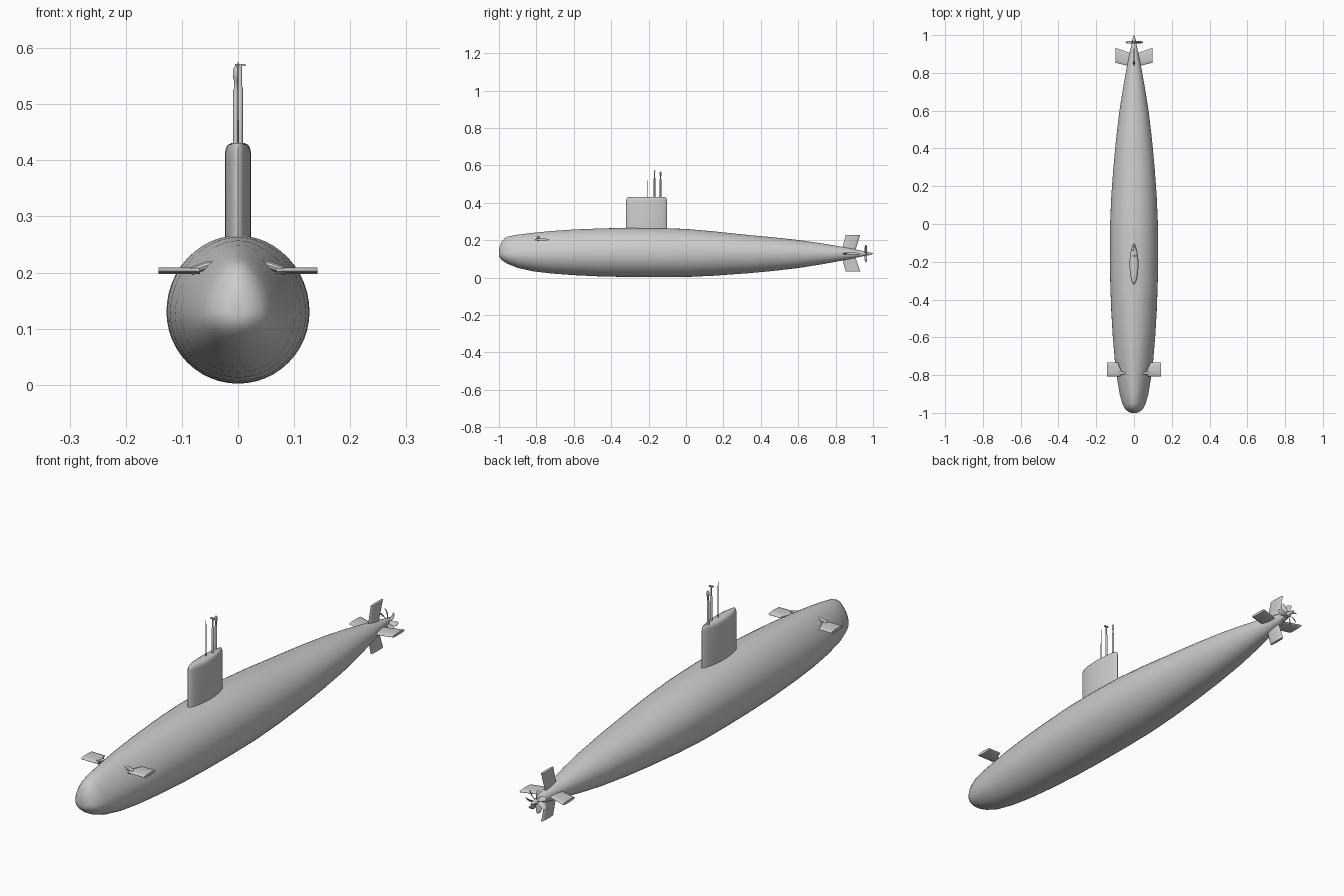
import bpy, bmesh
from math import sin, cos, pi, radians, copysign
from mathutils import Vector

if "Cube" in bpy.data.objects:
    bpy.data.objects.remove(bpy.data.objects["Cube"])

AXIS_Z = 0.128  # height of the shaft line


def loft(name, rings, angle=35):
    """Skin a list of equal-length rings, cap both ends."""
    bm = bmesh.new()
    vs = [[bm.verts.new(p) for p in ring] for ring in rings]
    n = len(rings[0])
    for a, b in zip(vs, vs[1:]):
        for i in range(n):
            j = (i + 1) % n
            bm.faces.new((a[i], a[j], b[j], b[i]))
    bm.faces.new(vs[0])
    bm.faces.new(vs[-1])
    bmesh.ops.recalc_face_normals(bm, faces=bm.faces)
    me = bpy.data.meshes.new(name)
    bm.to_mesh(me)
    bm.free()
    ob = bpy.data.objects.new(name, me)
    bpy.context.collection.objects.link(ob)
    bpy.ops.object.select_all(action='DESELECT')
    ob.select_set(True)
    bpy.context.view_layer.objects.active = ob
    bpy.ops.object.shade_smooth_by_angle(angle=radians(angle))
    return ob


def circle(center, r, u, v, n=16):
    c, u, v = Vector(center), Vector(u), Vector(v)
    return [c + r * (cos(2 * pi * i / n) * u + sin(2 * pi * i / n) * v) for i in range(n)]


def lens(center, chord, normal, thick, n=12):
    """Thin streamlined section: blunt leading edge, fine trailing edge."""
    out = []
    for i in range(n):
        t = 2 * pi * i / n
        s = sin(t)
        out.append(center - chord * (cos(t) / 2) + normal * (thick / 2 * copysign(abs(s) ** 0.7, s)))
    return out


def fin(name, stations, thick, angle, z0):
    """Foil running outward from the centre line; stations = (radius, y front, y back)."""
    d = Vector((cos(angle), 0, sin(angle)))
    nrm = Vector((-sin(angle), 0, cos(angle)))
    rings = [lens(d * r + Vector((0, (a + b) / 2, z0)), Vector((0, b - a, 0)), nrm, thick)
             for r, a, b in stations]
    return loft(name, rings)


# Hull: y, half width, bottom z, top z, widest z
hull = [(-1.0, .012, .118, .145, .128), (-.996, .026, .107, .165, .128),
        (-.985, .042, .094, .192, .126), (-.97, .053, .083, .21, .125),
        (-.95, .062, .072, .220, .124), (-.9, .076, .052, .229, .124),
        (-.82, .089, .034, .239, .125), (-.72, .102, .022, .249, .126),
        (-.6, .112, .013, .257, .128), (-.45, .121, .006, .263, .129),
        (-.3, .126, .003, .266, .130), (-.15, .1275, .002, .265, .130),
        (0, .1265, .003, .260, .130), (.15, .120, .010, .247, .130),
        (.3, .109, .021, .231, .130), (.32, .107, .022, .229, .130),
        (.45, .095, .034, .217, .129), (.6, .077, .051, .201, .128),
        (.72, .058, .070, .184, .128), (.82, .040, .088, .167, .128),
        (.9, .024, .104, .152, .128), (.95, .013, .115, .141, .128)]
rings = []
for y, w, lo, hi, c in hull:
    pinch = 0.2 * min(1, max(0, (-y - .3) / .5))   # narrower casing toward the bow
    ring = []
    for i in range(48):
        t = 2 * pi * i / 48
        s = sin(t)
        x = w * cos(t) * (1 - pinch * max(0, s) ** 1.5)
        ring.append((x, y, c + s * ((hi - c) if s > 0 else (c - lo))))
    rings.append(ring)
loft("hull", rings, 50)

# Sail with rounded top edge
rings = []
for z, inset in [(.23, 0), (.412, 0), (.422, .002), (.428, .006), (.431, .012)]:
    ring = []
    for i in range(36):
        t = 2 * pi * i / 36
        s, c = sin(t), cos(t)
        e = 1.0 if c > 0 else 1.35
        ring.append(((.0235 - inset) * copysign(abs(s) ** e, s), -.211 - (.109 - inset) * c, z))
    rings.append(ring)
loft("sail", rings)


# Masts on the sail
def mast(name, x, y, profile):
    loft(name, [circle((x, y, z), r, (1, 0, 0), (0, 1, 0), 12) for z, r in profile])


mast("antenna_mast", 0, -.206, [(.42, .0015), (.575, .001)])
mast("radar_mast", .004, -.168,
     [(.42, .0045), (.53, .0045), (.533, .003), (.566, .003), (.569, .002)])
mast("periscope_mast", -.004, -.136,
     [(.42, .0045), (.525, .0045), (.529, .003), (.543, .003), (.546, .005), (.562, .005), (.567, .002)])
loft("radar_bar", [[(x, -.168 + a, .57 + b) for a, b in
                    ((-.004, -.002), (.004, -.002), (.004, .002), (-.004, .002))]
                   for x in (-.005, .013)])

# Bow planes and their pivot arms
for side, ang in (("right", 0), ("left", pi)):
    sx = cos(ang)
    fin("bow_plane_" + side, [(.068, -.805, -.775), (.086, -.807, -.732), (.142, -.807, -.732)],
        .012, ang, .203)
    loft("bow_plane_arm_" + side,
         [circle((sx * x, -.79, z), .008, (0, 1, 0), (0, 0, 1), 10)
          for x, z in ((.04, .214), (.058, .212), (.082, .203))])

# Stern planes and rudders
for i, (name, tip) in enumerate((("stern_plane_right", .098), ("upper_rudder", .1),
                                 ("stern_plane_left", .098), ("lower_rudder", .095))):
    fin(name, [(.008, .828, .902), (.03, .836, .909), (tip, .854, .932)], .011, i * pi / 2, AXIS_Z)

# Propeller hub and seven twisted blades
loft("propeller_hub", [circle((0, y, AXIS_Z), r, (1, 0, 0), (0, 0, 1))
                       for y, r in ((.945, .013), (.965, .011), (.98, .008), (.992, .004), (1.0, .0008))])
for k in range(7):
    a = 2 * pi * k / 7 + pi / 2
    rings = []
    for r, chord, pitch, skew in ((.007, .012, 35, 0), (.02, .019, 45, .02),
                                  (.035, .022, 55, .1), (.044, .016, 60, .2), (.048, .006, 62, .28)):
        b = a + skew
        d, tang = Vector((cos(b), 0, sin(b))), Vector((-sin(b), 0, cos(b)))
        p = radians(pitch)
        ch = Vector((0, cos(p), 0)) + tang * sin(p)
        nm = Vector((0, -sin(p), 0)) + tang * cos(p)
        rings.append(lens(d * r + Vector((0, .962, AXIS_Z)), ch * chord, nm, .0025, 8))
    loft(f"propeller_blade_{k + 1}", rings)
